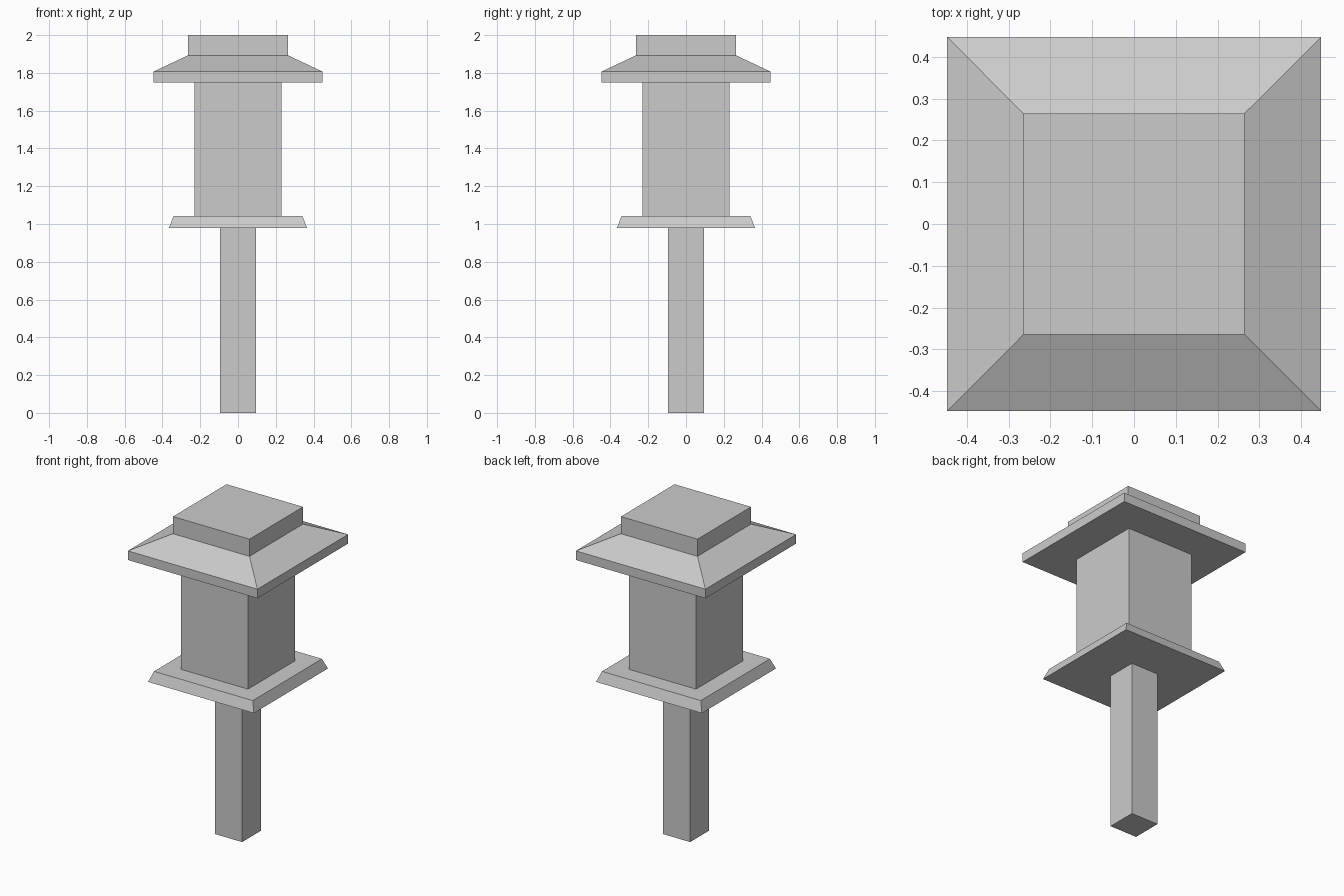
import bpy, bmesh

if "Cube" in bpy.data.objects:
    bpy.data.objects.remove(bpy.data.objects["Cube"])


def square_stack(name, levels):
    """Closed solid lofted through square sections given as (half width, z)."""
    bm = bmesh.new()
    rings = [[bm.verts.new((sx * h, sy * h, z))
              for sx, sy in ((-1, -1), (1, -1), (1, 1), (-1, 1))]
             for h, z in levels]
    for low, high in zip(rings, rings[1:]):
        for i in range(4):
            j = (i + 1) % 4
            bm.faces.new((low[i], low[j], high[j], high[i]))
    bm.faces.new(rings[0][::-1])
    bm.faces.new(rings[-1])
    mesh = bpy.data.meshes.new(name)
    bm.to_mesh(mesh)
    bm.free()
    obj = bpy.data.objects.new(name, mesh)
    bpy.context.collection.objects.link(obj)
    return obj


# Square supporting post
square_stack("post", [(0.094, 0), (0.094, 0.98)])
# Bevelled plate under the lantern body
square_stack("base_plate", [(0.365, 0.98), (0.341, 1.043)])
# Lantern body
square_stack("lantern_body", [(0.231, 1.043), (0.231, 1.75)])
# Roof: straight rim and sloped sides
square_stack("roof", [(0.447, 1.75), (0.447, 1.807), (0.264, 1.893)])
# Cap block on the roof
square_stack("roof_cap", [(0.264, 1.893), (0.264, 2.0)])
